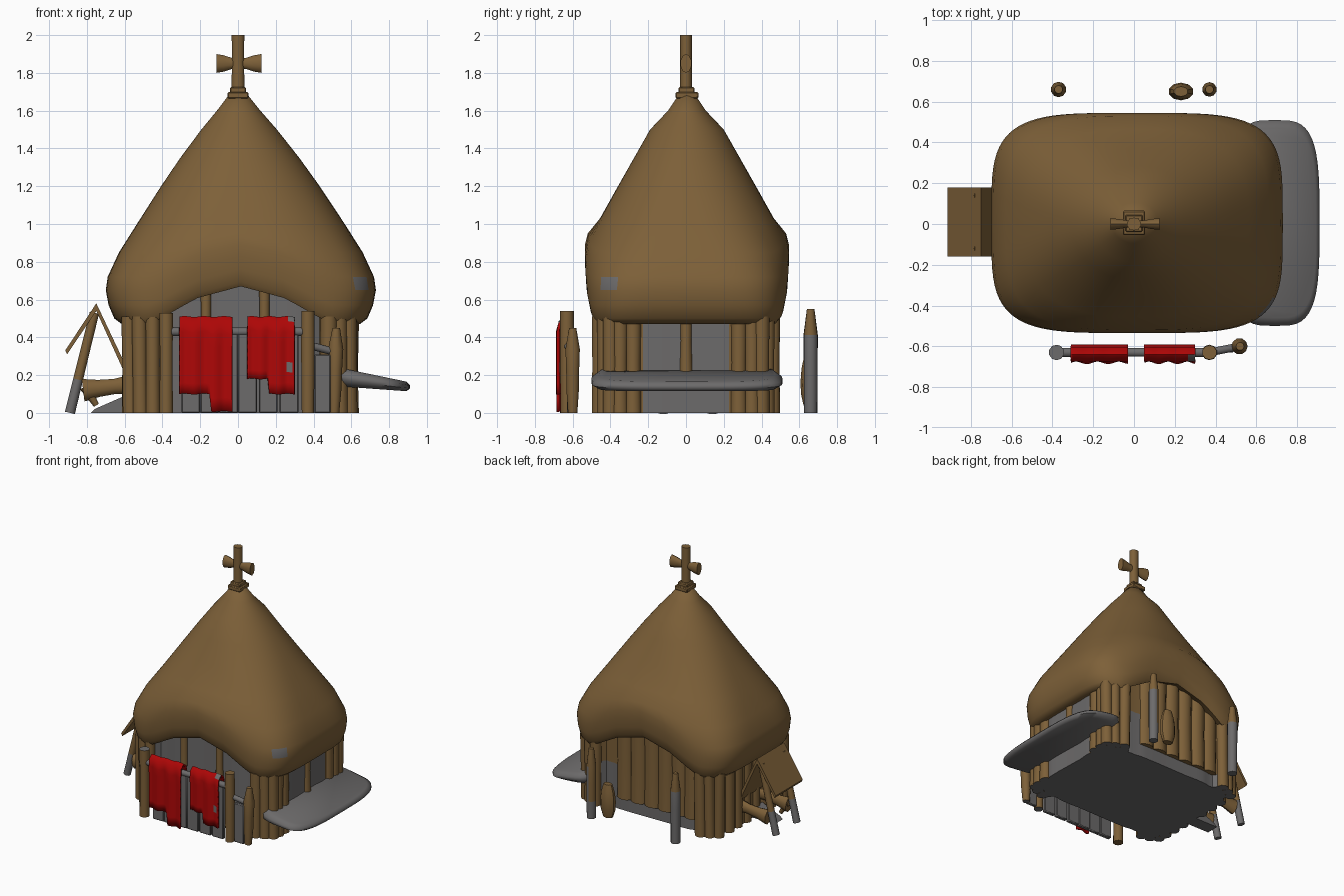
import bpy, bmesh, math, random
from mathutils import Vector

random.seed(4)
if "Cube" in bpy.data.objects:
    bpy.data.objects.remove(bpy.data.objects["Cube"])


def material(name, rgb):
    m = bpy.data.materials.new(name)
    m.use_nodes = True
    m.diffuse_color = (*rgb, 1)
    m.node_tree.nodes["Principled BSDF"].inputs["Base Color"].default_value = (*rgb, 1)
    return m


BROWN, GREY, RED = 0, 1, 2
MATS = [material("thatch brown", (0.205, 0.117, 0.04)),
        material("stone grey", (0.15, 0.145, 0.145)),
        material("cloth red", (0.42, 0.002, 0.002))]


def finish(name, bm, rule, angle=40):
    """Turn a bmesh into an object; rule is a colour or a function of face centre."""
    bmesh.ops.recalc_face_normals(bm, faces=bm.faces)
    for f in bm.faces:
        f.material_index = rule(f.calc_center_median()) if callable(rule) else rule
    me = bpy.data.meshes.new(name)
    bm.to_mesh(me)
    bm.free()
    for m in MATS:
        me.materials.append(m)
    ob = bpy.data.objects.new(name, me)
    bpy.context.collection.objects.link(ob)
    bpy.ops.object.select_all(action="DESELECT")
    ob.select_set(True)
    bpy.context.view_layer.objects.active = ob
    bpy.ops.object.shade_smooth_by_angle(angle=math.radians(angle))
    return ob


def loft(name, rings, rule, angle=40):
    """Skin closed rings of points and cap both ends."""
    bm = bmesh.new()
    loops = [[bm.verts.new(p) for p in ring] for ring in rings]
    n = len(loops[0])
    for a, b in zip(loops, loops[1:]):
        for i in range(n):
            bm.faces.new((a[i], a[(i + 1) % n], b[(i + 1) % n], b[i]))
    bm.faces.new(loops[0])
    bm.faces.new(loops[-1])
    return finish(name, bm, rule, angle)


def below(h, low=GREY, high=BROWN):
    return lambda c: low if c.z < h else high


GROUNDED = below(.01)


def pole(name, p0, p1, radii, rule=GROUNDED, depth=1, sides=10):
    """Pole with radii spread evenly along its length; depth squashes it along y."""
    p0, p1 = Vector(p0), Vector(p1)
    q = (p1 - p0).to_track_quat("Z", "Y")
    rings = []
    for k, r in enumerate(radii):
        c = p0.lerp(p1, k / (len(radii) - 1))
        ring = []
        for i in range(sides):
            a = math.tau * (i + 0.5) / sides
            v = q @ Vector((r * math.cos(a), r * math.sin(a), 0))
            v.y *= depth
            ring.append(c + v)
        rings.append(ring)
    return loft(name, rings, rule)


def box(name, lo, hi, rule=BROWN, bevel=0.006):
    bm = bmesh.new()
    bmesh.ops.create_cube(bm, size=1)
    for v in bm.verts:
        v.co = [(a + b) / 2 + c * (b - a) for a, b, c in zip(lo, hi, v.co)]
    bmesh.ops.bevel(bm, geom=bm.edges[:], offset=bevel, segments=1, affect="EDGES")
    return finish(name, bm, rule)


def squircle(a, rx, ry, n):
    c, s = math.cos(a), math.sin(a)
    return (rx * math.copysign(abs(c) ** (2 / n), c),
            ry * math.copysign(abs(s) ** (2 / n), s))


# Thatched roof: z, x radius, y radius, squareness, lift of the front and back eave
PROFILE = [(1.69, .045, .04, 2, 0), (1.6, .115, .10, 2, 0), (1.5, .20, .195, 2, 0),
           (1.35, .315, .28, 2.1, 0), (1.2, .42, .365, 2.3, 0), (1.0, .55, .46, 2.8, .03),
           (.85, .645, .525, 3.4, .10), (.72, .705, .54, 4, .17), (.65, .715, .54, 4.2, .18),
           (.57, .70, .535, 4.4, .19), (.50, .67, .52, 4.8, .195), (.47, .63, .50, 5, .20),
           (.50, .55, .42, 4.5, .20), (.62, .45, .33, 3, .12)]
SEG = 80
rings = []
for z, rx, ry, n, lift in PROFILE:
    ring = []
    for i in range(SEG):
        x, y = squircle(math.tau * i / SEG, rx, ry, n)
        u = min(1, abs(x) / 0.50)
        w = math.cos(u * math.pi / 2) ** 1.3 * min(1, abs(y) / (ry * .9)) ** 4
        ring.append((x + .015 * min(1, rx / .5), y + .005, z + lift * w))
    rings.append(ring)
patch = Vector((.66, -.40, .68))
loft("thatched_roof", rings, lambda c: GREY if (c - patch).length < .06 else BROWN, 60)

# Finial cross on the roof tip
box("finial_base", (-.055, -.055, 1.665), (.055, .065, 1.70))
box("finial_collar", (-.042, -.04, 1.69), (.042, .045, 1.725))
pole("finial_post", (0, 0, 1.7), (0, 0, 2), (.036, .034, .035), depth=.9)
pole("finial_arm", (-.115, 0, 1.85), (.125, 0, 1.85), (.05, .043, .03, .03, .03, .043, .05), depth=.6)


# Plank walls: front and back recessed in the middle, stone in front and on the right
def wall_ring(z):
    ring = []
    for i in range(96):
        x, y = squircle(math.tau * (i + .5) / 96, .60, .47, 5)
        k = 1 - .012 * (i % 4 == 0)
        if abs(x) < .40:
            y -= math.copysign(.04, y)
        ring.append((x * k + .01, y * k, z))
    return ring


def wall_colour(c):
    stone = (c.y < -.3 and abs(c.x) < .44) or (c.x > .5 and abs(c.y) < .24)
    foot = c.y > .3 and abs(c.x) < .45 and c.z < (.3 if c.x > .31 else .09)
    return GREY if stone or foot or c.z < .01 else BROWN


loft("plank_walls", [wall_ring(z) for z in (0, .10, .35, .71)], wall_colour, 20)

# Upright wall logs, stepping inwards towards the corners
for side in (-1, 1):
    for x, y in ((-.57, .40), (-.515, .435), (-.45, .455), (.475, .455), (.54, .43), (.59, .40)):
        r = random.uniform(.038, .046)
        pole("corner_log", (x, side * y, 0), (x + random.uniform(-.01, .01), side * y, .51), (r, r * .95, r))
for x in (-.17, .14):
    pole("doorway_log", (x, -.43, .38), (x, -.43, .70), (.03, .028, .03))
for x in (-.35, -.24, -.12, 0, .12, .24):
    pole("back_log", (x, .39, .10), (x, .39, .68), (.075, .071, .075), sides=14)
for y in (-.33, -.24, -.14, -.04, .07, .18, .28):
    pole("left_log", (-.575, y, 0), (-.575, y, .53), (.042, .039, .042))
for y in (-.35, -.28, .28, .35):
    pole("right_log", (.595, y, 0), (.59, y, .53), (.045, .04, .045))
pole("right_middle_log", (.60, 0, .22), (.60, 0, .54), (.035, .03, .033))

# Sloping stone shelf on the right, thinner towards its outer edge
shelf = []
for size, dz in ((.92, -.045), (1, -.015), (1, .015), (.92, .045)):
    ring = []
    for i in range(48):
        x, y = squircle(math.tau * i / 48, .22 * size, .505 * size, 3.6)
        x += .69
        taper = 1.15 - 1.5 * (x - .5)
        ring.append((x, y + .005, .195 - (x - .5) * .14 + dz * taper))
    shelf.append(ring)
loft("stone_shelf", shelf, GREY, 60)

# Drying rail in front, with grey boards standing under it
pole("rail_post_left", (-.38, -.63, 0), (-.38, -.63, .53), (.037, .036, .036, .038), below(.52, BROWN, GREY))
pole("rail_post_right", (.37, -.63, 0), (.37, -.63, .54), (.034, .036, .038, .036))
pole("drying_rail", (-.38, -.63, .43), (.37, -.63, .43), (.024, .022, .024), GREY)
pole("rail_brace", (.37, -.63, .36), (.52, -.60, .32), (.02, .02), GREY)
pole("end_post", (.51, -.60, 0), (.52, -.60, .45), (.026, .034, .036, .04, .02))
for x in (-.30, -.20, -.10, 0, .11, .22):
    box("rail_board", (x, -.645, 0), (x + .10, -.618 + random.uniform(0, .01), .42), GREY)
box("brace_board", (.405, -.63, 0), (.49, -.605, .31), GREY)


# Hanging cloths draped over the rail, with a worn patch where given
def cloth(name, x0, x1, hem, worn):
    bm = bmesh.new()
    cols, rows = 28, []
    for i in range(cols + 1):
        x = x0 + (x1 - x0) * i / cols
        fold = .006 * math.sin(i * .6)
        h = hem(x)
        line = [(-.60, .22), (-.598, .4), (-.61, .48), (-.64, .503), (-.668, .48)]
        line += [(-.674 + fold, .48 + (h - .48) * t) for t in (.14, .28, .42, .56, .7, .85, 1)]
        rows.append([bm.verts.new((x, y, z + fold * .4)) for y, z in line])
    for a, b in zip(rows, rows[1:]):
        for j in range(len(a) - 1):
            bm.faces.new((a[j], a[j + 1], b[j + 1], b[j]))
    ob = finish(name, bm, lambda c: GREY if any(abs(c.x - x) < .02 and abs(c.z - z) < .025 and c.y < -.64
                                                for x, z in worn) else RED, 60)
    mod = ob.modifiers.new("thickness", "SOLIDIFY")
    mod.thickness = .014
    mod.offset = 0


cloth("large_cloth", -.31, -.03, lambda x: .10 if x < -.14 else .008, ())
cloth("small_cloth", .05, .30, lambda x: .18 if x < .16 else .10, ((.28, .485), (.275, .235)))

# Posts and a log behind the hut
pole("back_post_left", (.37, .66, 0), (.37, .66, .55), (.034, .036, .036, .036, .02),
     lambda c: GREY if c.z < .42 and c.x > .37 or c.z < .1 else BROWN)
pole("back_post_right", (-.37, .66, 0), (-.37, .66, .55), (.036, .036, .037, .038, .02), below(.38))
pole("back_block", (.23, .65, .04), (.23, .65, .30), (.04, .06, .062, .055, .035), depth=.7)

# Small lean-to on the left
roof_line = ((-.75, .58), (-.915, .33), (-.905, .31), (-.75, .54), (-.60, .21), (-.58, .22))
loft("lean_to_roof", [[(x, y, z) for x, z in roof_line] for y in (-.16, .18)], BROWN)
for y in (-.12, .14):
    pole("lean_to_leg", (-.89, y, 0), (-.76, y, .53), (.027, .026, .025, .025), below(.15))
    pole("lean_to_log", (-.82, y, .12), (-.57, y, .15), (.06, .045, .04, .05), depth=.7)
pole("lean_to_strut", (-.81, -.12, .14), (-.75, -.12, .04), (.03, .015))
loft("ground_stone", [[(x, y, z) for x, z in ((-.78, 0), (-.76, .02), (-.60, .09), (-.58, 0))]
                      for y in (-.10, .0)], GREY)
